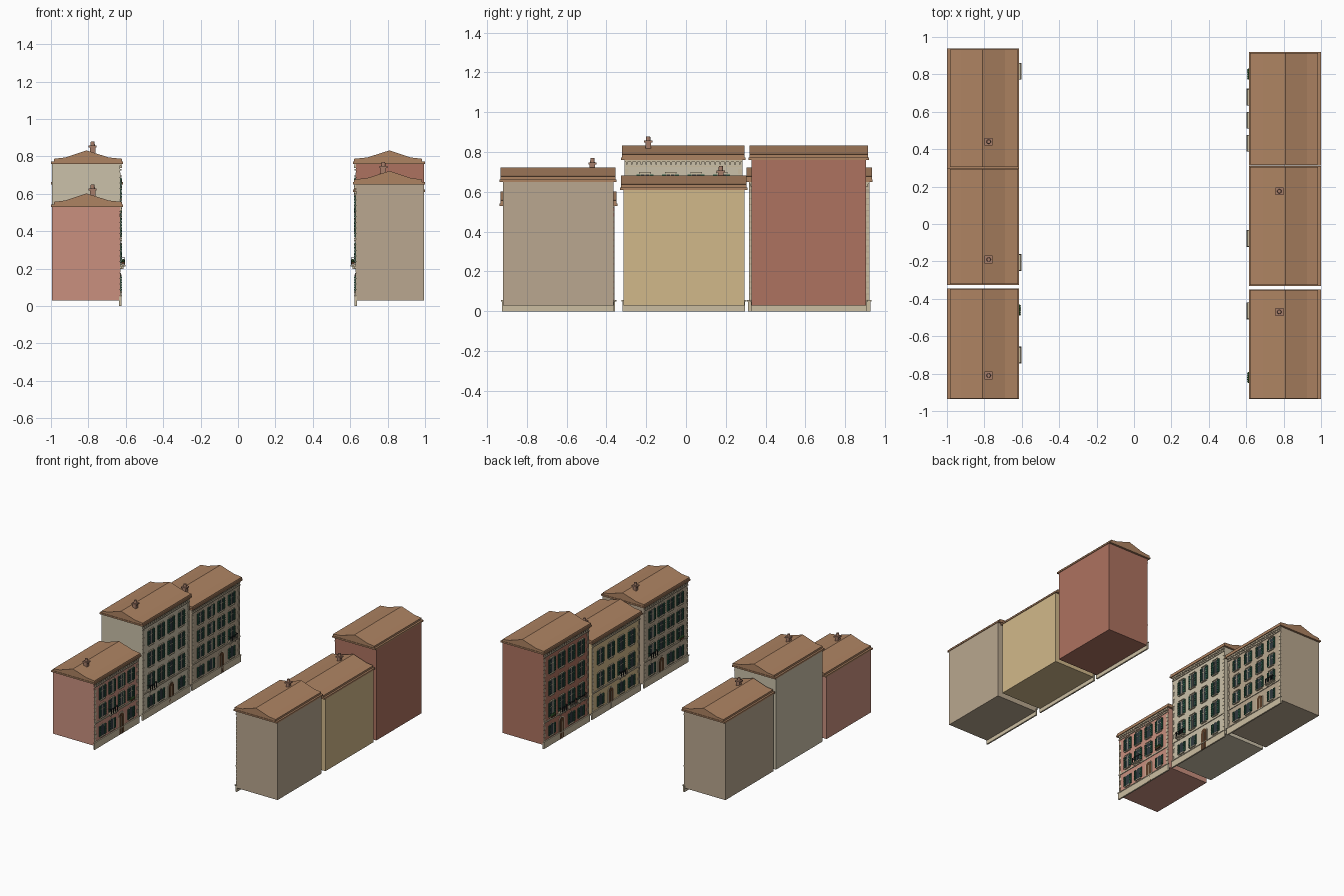
import bpy, bmesh, math
from mathutils import Matrix, Vector

if "Cube" in bpy.data.objects:
    bpy.data.objects.remove(bpy.data.objects["Cube"])


def material(name, rgb):
    m = bpy.data.materials.new(name)
    m.diffuse_color = [((c / 255) ** 2.2) for c in rgb] + [1]
    m.use_nodes = True
    m.node_tree.nodes["Principled BSDF"].inputs["Base Color"].default_value = m.diffuse_color
    return m


MATS = {
    "roof": material("terracotta", (172, 130, 98)),
    "stone": material("stone", (202, 188, 160)),
    "green": material("shutter_green", (45, 88, 70)),
    "glass": material("dark_glass", (52, 60, 64)),
    "iron": material("iron", (40, 40, 42)),
    "wood": material("door_wood", (92, 64, 44)),
    "chimney": material("chimney_clay", (165, 125, 105)),
    "leaf": material("leaf", (62, 105, 55)),
}


def box(bm, x0, x1, y0, y1, z0, z1):
    m = Matrix.Translation(((x0 + x1) / 2, (y0 + y1) / 2, (z0 + z1) / 2))
    m = m @ Matrix.Diagonal((abs(x1 - x0), y1 - y0, z1 - z0, 1))
    bmesh.ops.create_cube(bm, size=1, matrix=m)


def prism(bm, pts, vec):
    """Extrude a closed 3D outline along vec."""
    f = bm.faces.new([bm.verts.new(p) for p in pts])
    r = bmesh.ops.extrude_face_region(bm, geom=[f], use_keep_orig=True)
    verts = [v for v in r["geom"] if isinstance(v, bmesh.types.BMVert)]
    bmesh.ops.translate(bm, verts=verts, vec=vec)


def finish(bm, name, mat):
    bmesh.ops.recalc_face_normals(bm, faces=bm.faces)
    me = bpy.data.meshes.new(name)
    bm.to_mesh(me)
    bm.free()
    me.materials.append(mat)
    bpy.context.collection.objects.link(bpy.data.objects.new(name, me))


FACE = 0.63  # distance of every facade from the street centre


def building(name, s, y0, y1, H, floors, color, chimney_y=None, balconies=(), flowers=None):
    B = {k: bmesh.new() for k in ("walls", "plinth", "trim", "shutters", "glazing", "door",
                                  "railings", "roof", "chimney", "flowers")}

    # w is the distance out from the facade towards the street
    def fbox(part, w0, w1, a, b, z0, z1):
        box(B[part], s * (FACE - w0), s * (FACE - w1), a, b, z0, z1)

    def arch(part, w, u, half, z0, spring):
        pts = [(u - half, z0), (u + half, z0)]
        pts += [(u + half * math.cos(math.pi * i / 10), spring + half * math.sin(math.pi * i / 10))
                for i in range(11)]
        prism(B[part], [(s * FACE, p, z) for p, z in pts], Vector((-s * w, 0, 0)))

    # body, base course and string courses
    box(B["walls"], s * FACE, s * 0.995, y0, y1, 0.03, H)
    fbox("plinth", -0.006, 0.006, y0 - 0.004, y1 + 0.004, 0, 0.05)
    fbox("plinth", 0, 0.009, y0 - 0.01, y1 + 0.01, 0.05, 0.057)
    fbox("trim", 0, 0.006, y0, y1, 0.2, 0.21)

    # eaves cornice with brackets
    fbox("trim", 0, 0.006, y0, y1, H - 0.035, H - 0.027)
    fbox("trim", 0, 0.008, y0, y1, H - 0.01, H)
    n = 24
    for i in range(n):
        u = y0 + (i + 0.5) * (y1 - y0) / n
        fbox("trim", 0, 0.009, u - 0.004, u + 0.004, H - 0.022, H - 0.01)

    # corner quoins
    for i in range(int((H - 0.1) / 0.03)):
        z = 0.06 + i * 0.03
        d = 0.022 if i % 2 else 0.015
        fbox("trim", 0, 0.003, y0, y0 + d, z, z + 0.025)
        fbox("trim", 0, 0.003, y1 - d, y1, z, z + 0.025)

    def shutters(u, z0, z1, half):
        for side in (-1, 1):
            a, b = sorted((u + side * (half + 0.002), u + side * (half + 0.022)))
            fbox("shutters", 0.001, 0.007, a, b, z0, z1)
            for k in range(6):
                z = z0 + (k + 0.5) * (z1 - z0) / 6
                fbox("shutters", 0.007, 0.010, a + 0.003, b - 0.003, z - 0.003, z + 0.003)

    # window grid
    pitch = (y1 - y0 - 0.08) / 4
    cols = [y0 + 0.04 + (i + 0.5) * pitch for i in range(4)]
    f = (H - 0.24) / (floors - 1)
    h = min(0.11, f - 0.05)
    half = 0.021
    for c, u in enumerate(cols):
        # ground floor: one arched door, arched windows elsewhere
        if c == 2:
            arch("trim", 0.004, u, 0.036, 0.0, 0.14)
            arch("door", 0.006, u, 0.028, 0.0, 0.14)
            fbox("trim", 0, 0.008, u - 0.002, u + 0.002, 0.0, 0.14)
        else:
            arch("trim", 0.003, u, 0.026, 0.075, 0.145)
            arch("glazing", 0.004, u, half, 0.08, 0.145)
            fbox("trim", 0, 0.010, u - 0.03, u + 0.03, 0.07, 0.077)
            shutters(u, 0.08, 0.16, half)
        # upper floors: framed casement, sill, lintel and shutters
        for k in range(floors - 1):
            z0 = 0.23 + k * f
            z1 = z0 + h
            fbox("trim", 0, 0.003, u - half - 0.005, u + half + 0.005, z0 - 0.004, z1 + 0.006)
            fbox("glazing", 0, 0.004, u - half, u + half, z0, z1)
            fbox("trim", 0, 0.0055, u - 0.0015, u + 0.0015, z0, z1)
            fbox("trim", 0, 0.0055, u - half, u + half, z0 + h * 0.65, z0 + h * 0.65 + 0.003)
            fbox("trim", 0, 0.011, u - 0.03, u + 0.03, z0 - 0.01, z0 - 0.003)
            fbox("trim", 0, 0.009, u - 0.029, u + 0.029, z1 + 0.006, z1 + 0.012)
            shutters(u, z0, z1, half)

    # first-floor balconies with iron rails
    for c in balconies:
        u = cols[c]
        fbox("trim", 0, 0.028, u - 0.045, u + 0.045, 0.212, 0.22)
        for e in (-0.03, 0.03):
            fbox("trim", 0, 0.018, u + e - 0.004, u + e + 0.004, 0.198, 0.212)
        fbox("railings", 0.024, 0.027, u - 0.044, u + 0.044, 0.256, 0.26)
        for e in (-0.044, 0.041):
            fbox("railings", 0, 0.027, u + e, u + e + 0.003, 0.256, 0.26)
        for i in range(11):
            p = u - 0.0425 + i * 0.0085
            fbox("railings", 0.0245, 0.0265, p - 0.001, p + 0.001, 0.22, 0.257)

    # flower box on one sill
    if flowers is not None:
        u = cols[flowers]
        fbox("door", 0.008, 0.022, u - 0.025, u + 0.025, 0.222, 0.236)
        for i in range(5):
            loc = Matrix.Translation((s * (FACE - 0.017), u - 0.022 + i * 0.011, 0.241 + 0.003 * (i % 2)))
            bmesh.ops.create_icosphere(B["flowers"], subdivisions=1, radius=0.009, matrix=loc)

    # roof: eaves board and flared gable
    box(B["roof"], s * 0.615, s * 1.0, y0 - 0.016, y1 + 0.016, H, H + 0.012)
    prof = [(0.62, 0.01), (0.62, 0.027), (0.69, 0.034), (0.81, 0.072),
            (0.925, 0.034), (0.985, 0.027), (0.985, 0.01)]
    prism(B["roof"], [(s * x, y0 - 0.012, H + z) for x, z in prof], Vector((0, y1 - y0 + 0.024, 0)))

    # chimney stack, cap and pot
    if chimney_y is not None:
        x, y = s * 0.777, chimney_y
        box(B["chimney"], x - 0.014, x + 0.014, y - 0.014, y + 0.014, H + 0.04, H + 0.095)
        box(B["chimney"], x - 0.021, x + 0.021, y - 0.021, y + 0.021, H + 0.088, H + 0.098)
        bmesh.ops.create_cone(B["chimney"], cap_ends=True, segments=12, radius1=0.012, radius2=0.01,
                              depth=0.022, matrix=Matrix.Translation((x, y, H + 0.108)))

    wall = material(name + "_plaster", color)
    keys = dict(walls=wall, plinth=MATS["stone"], trim=MATS["stone"], shutters=MATS["green"],
                glazing=MATS["glass"], door=MATS["wood"], railings=MATS["iron"],
                roof=MATS["roof"], chimney=MATS["chimney"], flowers=MATS["leaf"])
    for part, bm in B.items():
        if bm.verts:
            finish(bm, name + "_" + part, keys[part])
        else:
            bm.free()


# left row, front to back
building("left_front_house", -1, -0.92, -0.36, 0.53, 3, (200, 143, 126), -0.81, (1,), 3)
building("left_middle_house", -1, -0.31, 0.283, 0.76, 4, (202, 192, 168), -0.19, (0,))
building("left_back_house", -1, 0.316, 0.922, 0.65, 4, (184, 166, 142), 0.44, (3,))
# right row, front to back
building("right_front_house", 1, -0.92, -0.365, 0.65, 4, (184, 166, 142), -0.47, (3,), 0)
building("right_middle_house", 1, -0.315, 0.293, 0.61, 3, (208, 183, 137), 0.175, (1,))
building("right_back_house", 1, 0.33, 0.903, 0.76, 4, (172, 114, 96), None, (0, 1, 2), 3)
